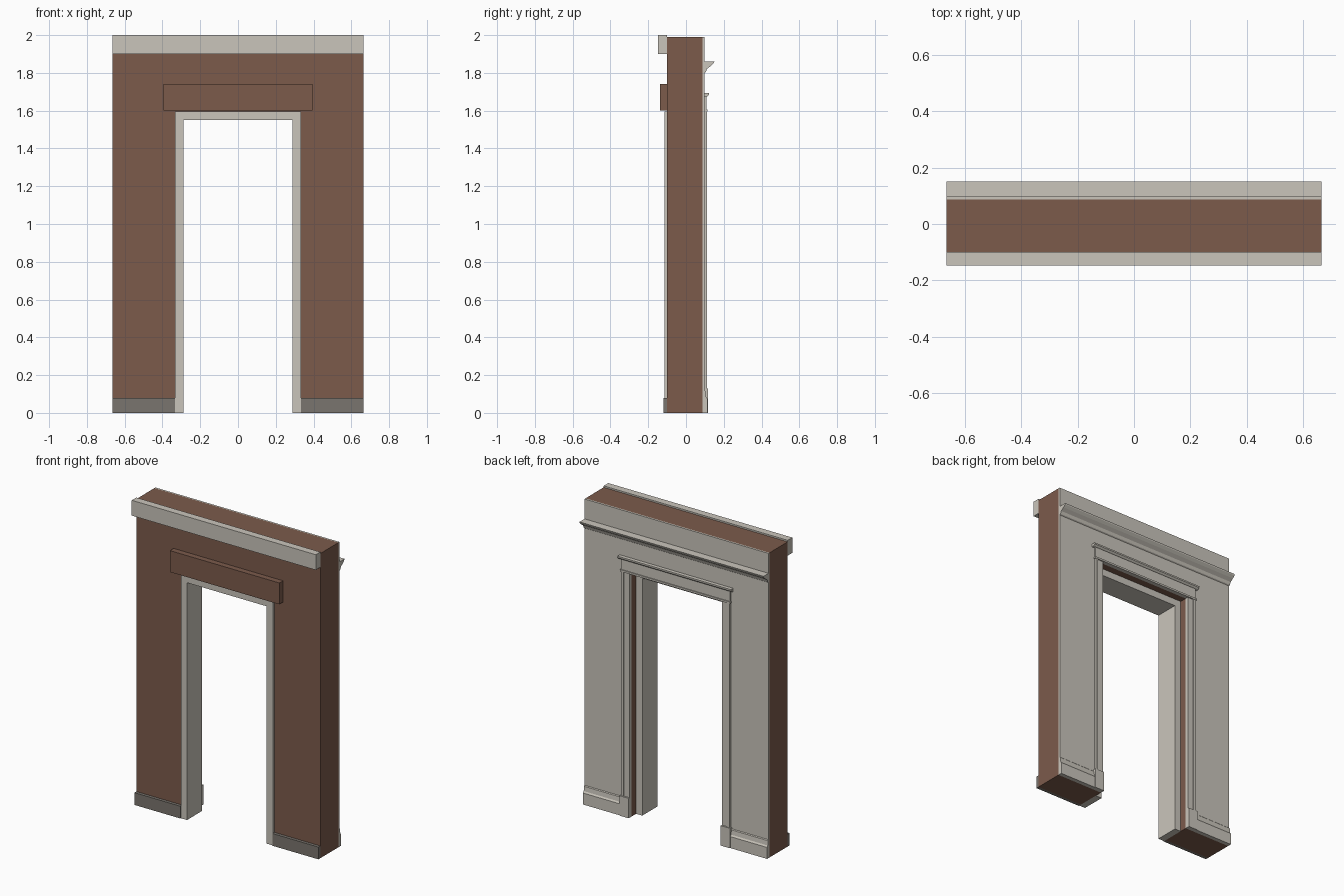
import bpy
import bmesh

cube = bpy.data.objects.get("Cube")
if cube:
    bpy.data.objects.remove(cube, do_unlink=True)


def material(name, rgb):
    m = bpy.data.materials.new(name)
    m.use_nodes = True
    m.diffuse_color = (*rgb, 1)
    m.node_tree.nodes["Principled BSDF"].inputs["Base Color"].default_value = (*rgb, 1)
    return m


BRICK = material("brown brick", (0.2, 0.104, 0.071))
CREAM = material("cream plaster", (0.59, 0.56, 0.50))
STONE = material("grey stone", (0.195, 0.178, 0.156))


def prism(name, mat, points, offset):
    """Extrude a closed outline of 3D points along an offset."""
    bm = bmesh.new()
    face = bm.faces.new([bm.verts.new(p) for p in points])
    out = bmesh.ops.extrude_face_region(bm, geom=[face])
    moved = [g for g in out["geom"] if isinstance(g, bmesh.types.BMVert)]
    bmesh.ops.translate(bm, verts=moved, vec=offset)
    bmesh.ops.recalc_face_normals(bm, faces=bm.faces)
    mesh = bpy.data.meshes.new(name)
    bm.to_mesh(mesh)
    bm.free()
    mesh.materials.append(mat)
    obj = bpy.data.objects.new(name, mesh)
    bpy.context.collection.objects.link(obj)
    return obj


def arch(name, mat, outer, top, inner, head, y0, y1):
    """Upside-down U around the doorway."""
    outline = [(-outer, 0), (-outer, top), (outer, top), (outer, 0),
               (inner, 0), (inner, head), (-inner, head), (-inner, 0)]
    return prism(name, mat, [(x, y0, z) for x, z in outline], (0, y1 - y0, 0))


def moulding(name, mat, x0, x1, profile):
    """Run a (y, z) profile along x."""
    return prism(name, mat, [(x0, y, z) for y, z in profile], (x1 - x0, 0, 0))


def box(name, mat, x0, x1, y0, y1, z0, z1):
    return moulding(name, mat, x0, x1, [(y0, z0), (y1, z0), (y1, z1), (y0, z1)])


W = 0.665      # half width of the wall
D = 0.333      # half width of the opening
HEAD = 1.595   # height of the opening
FRONT, BACK, FACE = -0.10, 0.087, 0.098

# Wall, interior plaster and door lining
arch("brick_wall", BRICK, W, 1.99, D, HEAD, FRONT, BACK)
arch("plaster_back", CREAM, W, 1.99, D, HEAD, BACK, FACE)
arch("door_lining", CREAM, D, HEAD, 0.288, 1.55, -0.115, 0.04)

# Front trim
box("front_cornice", CREAM, -W, W, -0.147, FRONT, 1.90, 2.0)
box("front_lintel", BRICK, -0.395, 0.395, -0.138, FRONT, 1.60, 1.74)

# Back picture-rail cornice
moulding("back_cornice", CREAM, -W, W,
         [(FACE, 1.80), (0.105, 1.805), (0.112, 1.822), (0.133, 1.838),
          (0.147, 1.852), (0.15, 1.86), (FACE, 1.86)])

# Back door head
box("casing_head", CREAM, -0.393, 0.393, FACE, 0.108, HEAD, 1.68)
box("casing_neck_bead", CREAM, -0.398, 0.398, FACE, 0.114, HEAD, 1.607)
moulding("casing_cap", CREAM, -0.41, 0.41,
         [(FACE, 1.672), (0.112, 1.675), (0.122, 1.684), (0.122, 1.694), (FACE, 1.694)])

# Parts on both sides of the doorway
for side, s in (("left", 1), ("right", -1)):
    box("front_plinth_" + side, STONE, s * D, s * W, -0.12, FRONT, 0, 0.08)
    box("casing_jamb_" + side, CREAM, s * D, s * 0.393, FACE, 0.106, 0.12, HEAD)
    box("casing_edge_" + side, CREAM, s * 0.375, s * 0.393, FACE, 0.112, 0.12, HEAD)
    box("casing_block_" + side, CREAM, s * D, s * 0.40, FACE, 0.117, 0, 0.13)
    moulding("baseboard_" + side, CREAM, s * 0.40, s * W,
             [(FACE, 0), (0.113, 0), (0.113, 0.075), (0.106, 0.085),
              (0.103, 0.115), (FACE, 0.12)])
